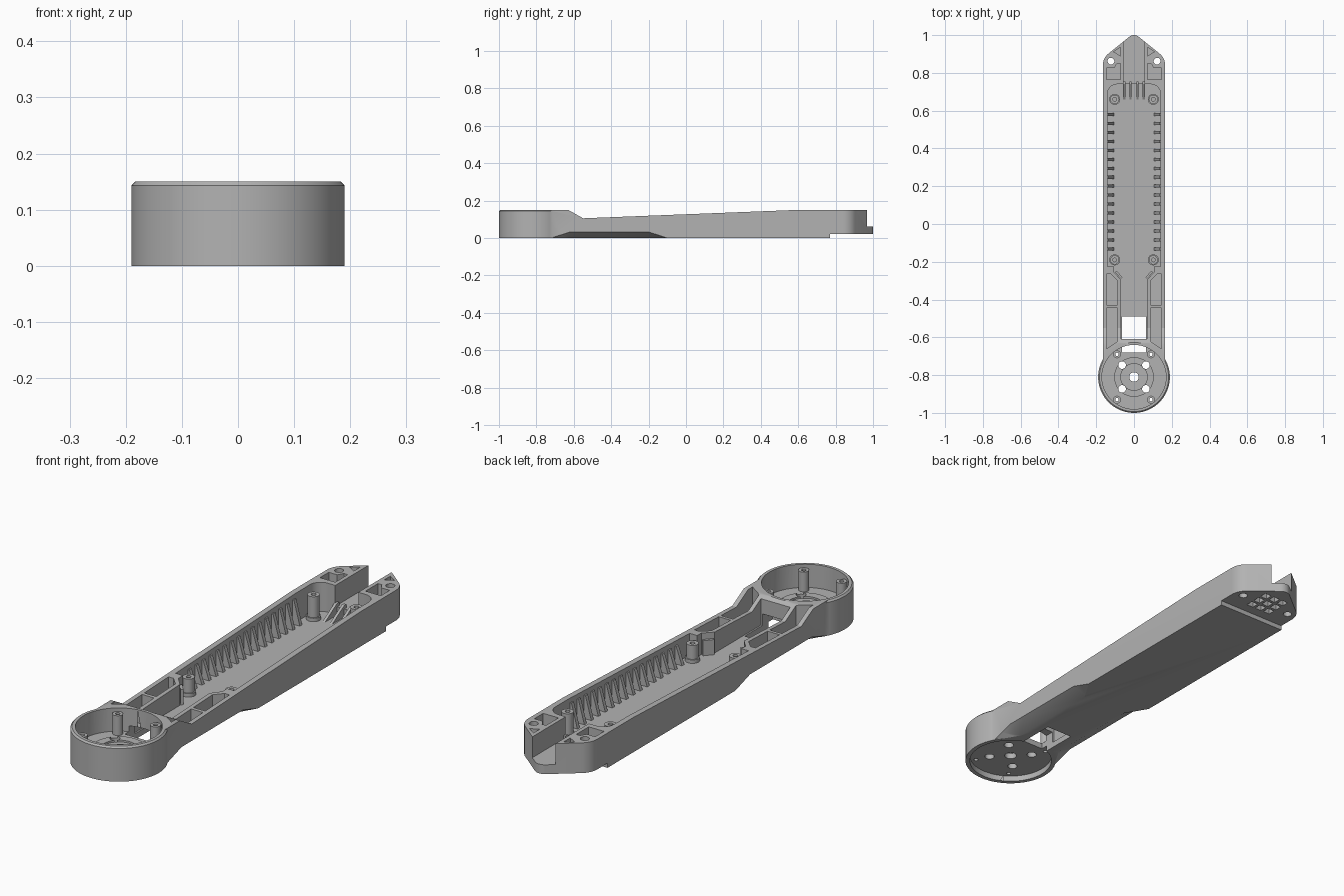
import bpy, bmesh, math
from mathutils import Matrix

cube = bpy.data.objects.get("Cube")
if cube:
    bpy.data.objects.remove(cube, do_unlink=True)

grey = bpy.data.materials.new("matte_grey")
grey.use_nodes = True
grey.diffuse_color = (0.45, 0.45, 0.45, 1)
grey.node_tree.nodes["Principled BSDF"].inputs["Base Color"].default_value = (0.45, 0.45, 0.45, 1)

TOP = 0.15
FLOOR = 0.025
CUP_Y = -0.81


def finish(bm, name):
    bmesh.ops.recalc_face_normals(bm, faces=bm.faces[:])
    mesh = bpy.data.meshes.new(name)
    bm.to_mesh(mesh)
    bm.free()
    ob = bpy.data.objects.new(name, mesh)
    bpy.context.collection.objects.link(ob)
    mesh.materials.append(grey)
    return ob


def prism(name, pts, lo, hi, axis="z"):
    """Extrude a flat outline along z (xy points), x (yz points) or y (xz points)."""
    place = {"z": lambda a, b, h: (a, b, h),
             "x": lambda a, b, h: (h, a, b),
             "y": lambda a, b, h: (a, h, b)}[axis]
    bm = bmesh.new()
    low = [bm.verts.new(place(a, b, lo)) for a, b in pts]
    high = [bm.verts.new(place(a, b, hi)) for a, b in pts]
    bm.faces.new(low)
    bm.faces.new(high)
    n = len(pts)
    for i in range(n):
        j = (i + 1) % n
        bm.faces.new((low[i], low[j], high[j], high[i]))
    return finish(bm, name)


def box(name, x0, x1, y0, y1, z0, z1):
    return prism(name, [(x0, y0), (x1, y0), (x1, y1), (x0, y1)], z0, z1)


def lathe(name, profile, x=0, y=0, steps=32):
    """Revolve a closed radius/height loop about a vertical axis."""
    bm = bmesh.new()
    verts = [bm.verts.new((r, 0, z)) for r, z in profile]
    edges = [bm.edges.new((verts[i - 1], verts[i])) for i in range(len(verts))]
    bmesh.ops.spin(bm, geom=verts + edges, cent=(0, 0, 0), axis=(0, 0, 1),
                   angle=math.tau, steps=steps, use_merge=True)
    bmesh.ops.remove_doubles(bm, verts=bm.verts[:], dist=1e-5)
    bmesh.ops.transform(bm, matrix=Matrix.Translation((x, y, 0)), verts=bm.verts[:])
    return finish(bm, name)


def rod(name, r, z0, z1, x, y):
    pts = [(x + r * math.cos(i * math.tau / 24), y + r * math.sin(i * math.tau / 24)) for i in range(24)]
    return prism(name, pts, z0, z1)


def mirrored(half):
    return half + [(-x, y) for x, y in reversed(half) if x > 1e-6]


def arc(cx, cy, r, a0, a1, n=8):
    steps = [math.radians(a0 + (a1 - a0) * i / n) for i in range(n + 1)]
    return [(cx + r * math.cos(a), cy + r * math.sin(a)) for a in steps]


def combine(body, other, operation="DIFFERENCE"):
    other.hide_render = True
    mod = body.modifiers.new("cut", "BOOLEAN")
    mod.operation = operation
    mod.solver = "EXACT"
    mod.object = other
    bpy.context.view_layer.objects.active = body
    bpy.ops.object.modifier_apply(modifier=mod.name)
    bpy.data.objects.remove(other, do_unlink=True)


def rim_height(y):
    return min(TOP, 0.105 + (y + 0.55) * 0.045 / 1.15)


# Arm: plan outline crossed with the side profile
plan = mirrored([(0.165, -0.75)] + arc(0.085, 0.84, 0.08, 0, 54) + arc(0, 0.96, 0.04, 54, 90, 4))
arm = prism("arm_body", plan, -0.1, 0.3)
side = [(-0.8, 0), (0.77, 0), (0.77, 0.02), (1.1, 0.02), (1.1, TOP), (0.6, TOP),
        (-0.55, 0.105), (-0.63, TOP), (-0.8, TOP)]
combine(arm, prism("side_profile", side, -0.3, 0.3, "x"), "INTERSECT")

# Long sloped cuts along the lower neck edges
for s in (-1, 1):
    bm = bmesh.new()
    for y, shift in ((-0.72, 0.06), (-0.62, 0), (-0.2, 0), (-0.1, 0.06)):
        for x, z in ((0.085 + shift, -0.0107), (0.185 + shift, 0.0427), (0.4, 0.0427), (0.4, -0.0107)):
            bm.verts.new((s * x, y, z))
    hull = bmesh.ops.convex_hull(bm, input=bm.verts[:])
    bmesh.ops.delete(bm, geom=[v for v in hull["geom_interior"] if isinstance(v, bmesh.types.BMVert)],
                     context="VERTS")
    combine(arm, finish(bm, "edge_cutter"))

# Round motor cup with a stepped floor and a recess underneath
cup = lathe("cup", [(0, 0), (0.19, 0), (0.19, 0.143), (0.183, TOP), (0, TOP)], 0, CUP_Y, 72)
combine(arm, cup, "UNION")
bowl = [(0, 0.05), (0.07, 0.05), (0.07, 0.058), (0.105, 0.058), (0.105, 0.05),
        (0.17, 0.05), (0.17, 0.3), (0, 0.3)]
combine(arm, lathe("bowl_cutter", bowl, 0, CUP_Y, 72))
combine(arm, lathe("recess_cutter", [(0, -0.1), (0.172, -0.1), (0.172, 0.025), (0, 0.025)], 0, CUP_Y, 72))
combine(arm, rod("shaft_hole", 0.025, -0.1, 0.1, 0, CUP_Y))

# Main tray, narrowing into the neck channel
tray = mirrored([(0.07, -0.61), (0.07, -0.295), (0.105, -0.255), (0.105, -0.225), (0.14, -0.225)]
                + arc(0.09, 0.69, 0.05, 0, 90))
combine(arm, prism("tray_cutter", tray, FLOOR, 0.3))
combine(arm, box("cable_opening", -0.063, 0.063, -0.68, -0.49, -0.1, 0.075))

# Open slot at the tail
combine(arm, box("tail_slot", -0.055, 0.055, 0.7, 1.1, 0.06, 0.3))

# Pockets and screw holes on both sides
pockets = [
    ([(0.088, -0.3), (0.122, -0.265), (0.145, -0.265), (0.145, -0.43), (0.088, -0.43)], 0.035),
    ([(0.088, -0.445), (0.145, -0.445), (0.145, -0.66), (0.088, -0.622)], 0.035),
    ([(0.072, 0.765), (0.145, 0.765), (0.145, 0.825), (0.105, 0.825), (0.09, 0.85), (0.072, 0.85)], 0.06),
    ([(0.072, 0.935), (0.072, 0.89), (0.108, 0.912)], 0.06),
]
for s in (-1, 1):
    for pts, z in pockets:
        combine(arm, prism("pocket", [(s * x, y) for x, y in pts], z, 0.3))
    combine(arm, rod("tail_screw_hole", 0.018, -0.1, 0.3, s * 0.122, 0.862))
    for dy in (-0.063, 0.063):
        combine(arm, rod("mount_hole", 0.02, -0.1, 0.1, s * 0.063, CUP_Y + dy))
    for dy in (-0.12, 0.12):
        combine(arm, rod("post_hole", 0.009, -0.1, 0.1, s * 0.09, CUP_Y + dy))

# Small recessed squares under the tail
for x in (-0.045, 0, 0.045):
    for y in (0.83, 0.875, 0.92):
        combine(arm, box("underside_square", x - 0.016, x + 0.016, y - 0.016, y + 0.016, -0.1, 0.045))

parts = [arm]


def tube(name, r, hole, z0, z1, x, y):
    loop = [(hole, z0), (r, z0), (r, z1), (hole, z1)]
    parts.append(lathe(name, loop, x, y, 24))


for s, label in ((-1, "right"), (1, "left")):
    # Hollow posts in the cup
    for dy, end in ((-0.12, "front"), (0.12, "rear")):
        tube(f"cup_post_{end}_{label}", 0.021, 0.009, 0.04, 0.135, s * 0.09, CUP_Y + dy)
    # Screw bosses in the tray, each with a wider foot
    for y, z, end in ((-0.19, 0.1, "front"), (0.66, 0.13, "rear")):
        tube(f"tray_boss_{end}_{label}", 0.024, 0.01, 0.015, z, s * 0.102, y)
        tube(f"boss_foot_{end}_{label}", 0.029, 0.02, 0.015, 0.04, s * 0.102, y)
    # Row of tapered stiffening ribs along the tray wall
    for i in range(17):
        y = 0.58 - i * 0.0475
        if y < -0.15 and y > -0.2:
            continue
        h = rim_height(y) - 0.02
        pts = [(s * x, z) for x, z in ((0.145, 0.022), (0.145, h), (0.134, h), (0.105, 0.022))]
        parts.append(prism(f"side_rib_{label}_{i + 1}", pts, y - 0.008, y + 0.008, "y"))
    # Slanted guide fin at the start of the neck
    fin = [(s * x, y) for x, y in ((0.07, -0.29), (0.1, -0.255), (0.092, -0.247), (0.062, -0.282))]
    parts.append(prism(f"guide_fin_{label}", fin, 0.02, 0.09))

# Ramp vanes leading up to the tail slot
for i, x in enumerate((-0.052, -0.018, 0.018, 0.052)):
    parts.append(prism(f"ramp_vane_{i + 1}", [(0.65, 0.02), (0.755, 0.02), (0.755, 0.075), (0.74, 0.075)],
                       x - 0.006, x + 0.006, "x"))

for ob in parts:
    ob.data.materials.clear()
    ob.data.materials.append(grey)
    bpy.ops.object.select_all(action="DESELECT")
    ob.select_set(True)
    bpy.context.view_layer.objects.active = ob
    bpy.ops.object.shade_smooth_by_angle(angle=math.radians(30))
